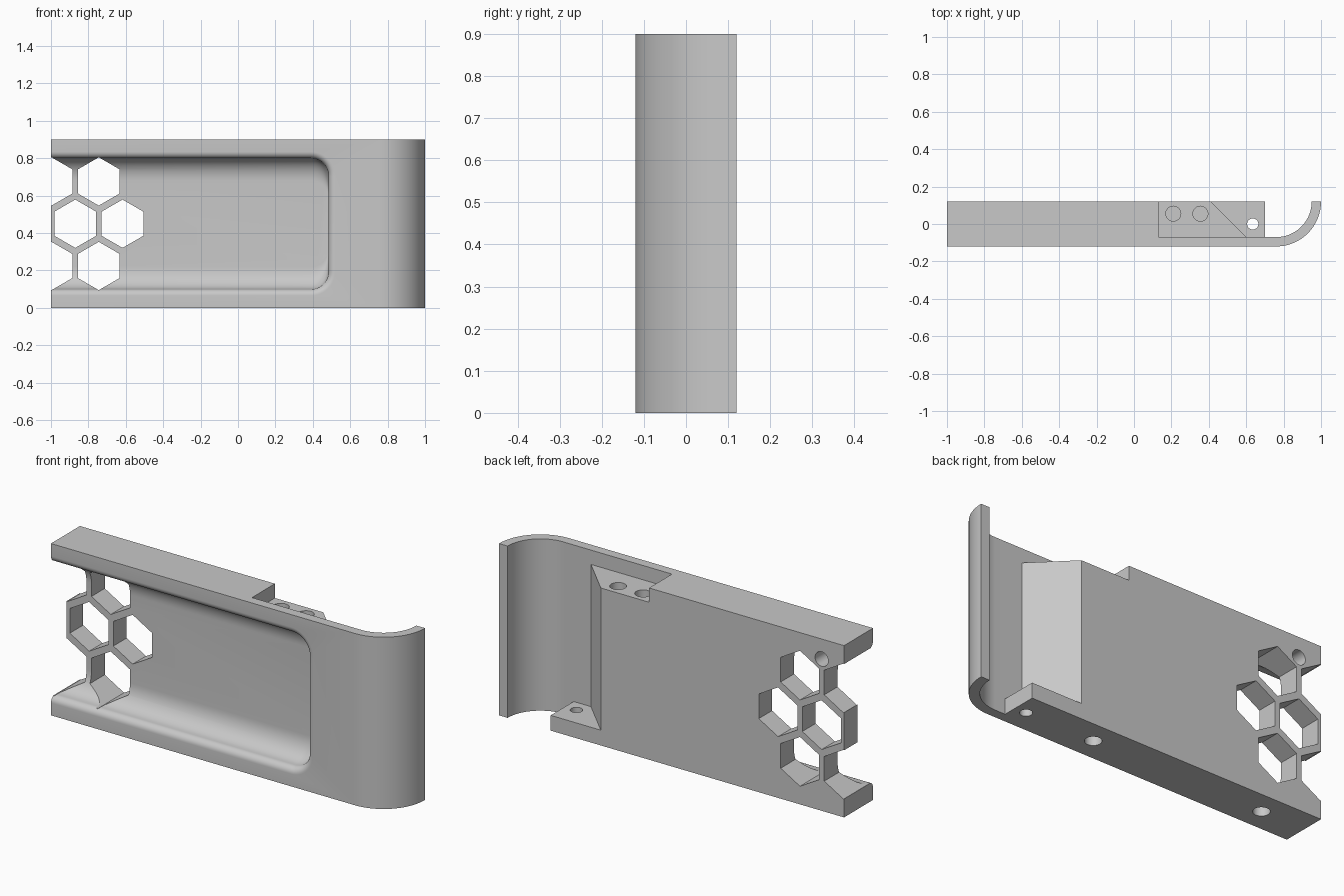
import bpy, bmesh
from math import sin, cos, pi, radians

cube = bpy.data.objects.get("Cube")
if cube:
    bpy.data.objects.remove(cube, do_unlink=True)

grey = bpy.data.materials.new("plain grey")
grey.use_nodes = True
grey.diffuse_color = (0.58, 0.58, 0.58, 1)
grey.node_tree.nodes["Principled BSDF"].inputs["Base Color"].default_value = grey.diffuse_color


def loft(name, rings):
    """Closed solid through matching rings of points."""
    bm = bmesh.new()
    loops = [[bm.verts.new(p) for p in ring] for ring in rings]
    n = len(loops[0])
    for a, b in zip(loops, loops[1:]):
        for i in range(n):
            j = (i + 1) % n
            bm.faces.new((a[i], a[j], b[j], b[i]))
    bm.faces.new(loops[0][::-1])
    bm.faces.new(loops[-1])
    bmesh.ops.recalc_face_normals(bm, faces=bm.faces)
    mesh = bpy.data.meshes.new(name)
    bm.to_mesh(mesh)
    bm.free()
    obj = bpy.data.objects.new(name, mesh)
    bpy.context.collection.objects.link(obj)
    mesh.materials.append(grey)
    return obj


def prism(name, pts, axis, lo, hi):
    place = (lambda p, t: (p[0], p[1], t)) if axis == "z" else (lambda p, t: (p[0], t, p[1]))
    return loft(name, [[place(p, t) for p in pts] for t in (lo, hi)])


def arc(cx, cy, r, start, end, steps):
    angles = [radians(start + (end - start) * i / steps) for i in range(steps + 1)]
    return [(cx + r * cos(a), cy + r * sin(a)) for a in angles]


def circle(cx, cy, r, sides=32, start=0):
    return arc(cx, cy, r, start, start + 360, sides)[:-1]


def cut(cutter):
    cutter.hide_render = True
    mod = panel.modifiers.new("cut", "BOOLEAN")
    mod.operation = "DIFFERENCE"
    mod.solver = "EXACT"
    mod.object = cutter
    bpy.ops.object.modifier_apply(modifier=mod.name)
    bpy.data.objects.remove(cutter, do_unlink=True)


# Thick panel with a thin front skin curling back at one end
outline = [(-1, 0.12), (-1, -0.12)]
outline += arc(0.76, 0.12, 0.24, -90, 0, 24)
outline += arc(0.76, 0.12, 0.19, 0, -90, 24)
outline += [(0.7, -0.07), (0.7, 0.12)]
panel = prism("curled_panel", outline, "z", 0, 0.9)
bpy.context.view_layer.objects.active = panel
panel.select_set(True)

# Slanted end of the block, leaving a foot at the bottom
cut(prism("slant_cutter", [(0.39, 0.14), (0.6, -0.07), (0.7, -0.07), (0.72, 0.14)], "z", 0.08, 1))
# Step at the top
cut(prism("step_cutter", [(0.13, 0.14), (0.13, -0.07), (0.7, -0.07), (0.72, 0.14)], "z", 0.825, 1))

# Front pocket: rounded rim, then a broad hollow towards the floor
FRONT, FLOOR, RIM = -0.12, 0.01, 0.035
steps = [(-0.2, 0, 0)]
for i in range(9):
    a = i / 8 * pi / 2
    inset = RIM * sin(a)
    steps.append((FRONT + RIM * (1 - cos(a)), inset, inset))
for i in range(1, 13):
    a = i / 12 * pi / 2
    steps.append((FRONT + RIM + (FLOOR - FRONT - RIM) * sin(a), RIM, RIM + 0.12 * (1 - cos(a))))
rings = []
for y, ix, iz in steps:
    r = 0.13 - ix
    right, low, high = 0.52 - ix, 0.065 + iz, 0.835 - iz
    pts = [(-1.1, high), (-1.1, low)]
    pts += arc(right - r, low + r, r, -90, 0, 12) + arc(right - r, high - r, r, 0, 90, 12)
    rings.append([(x, y, z) for x, z in pts])
cut(loft("pocket_cutter", rings))

# Honeycomb openings
PITCH = 0.2525
for row in (-1, 0, 1):
    first = -0.87 if row == 0 else -0.997
    for col in range(2):
        hexagon = circle(first + col * PITCH, 0.45 + row * 0.226, 0.129, 6, 30)
        cut(prism("hexagon_cutter", hexagon, "y", -0.2, 0.2))

# Screw holes in the underside, the step and the back
for x, r, depth in ((0.635, 0.03, 0.2), (0.24, 0.04, 0.07), (-0.75, 0.04, 0.07)):
    cut(prism("bottom_hole_cutter", circle(x, 0, r), "z", -0.1, depth))
for x in (0.21, 0.355):
    cut(prism("step_hole_cutter", circle(x, 0.055, 0.04), "z", 0.7, 0.9))
cut(prism("back_hole_cutter", circle(-0.87, 0.795, 0.038), "y", 0.03, 0.2))

bpy.ops.object.shade_smooth_by_angle(angle=radians(30))
